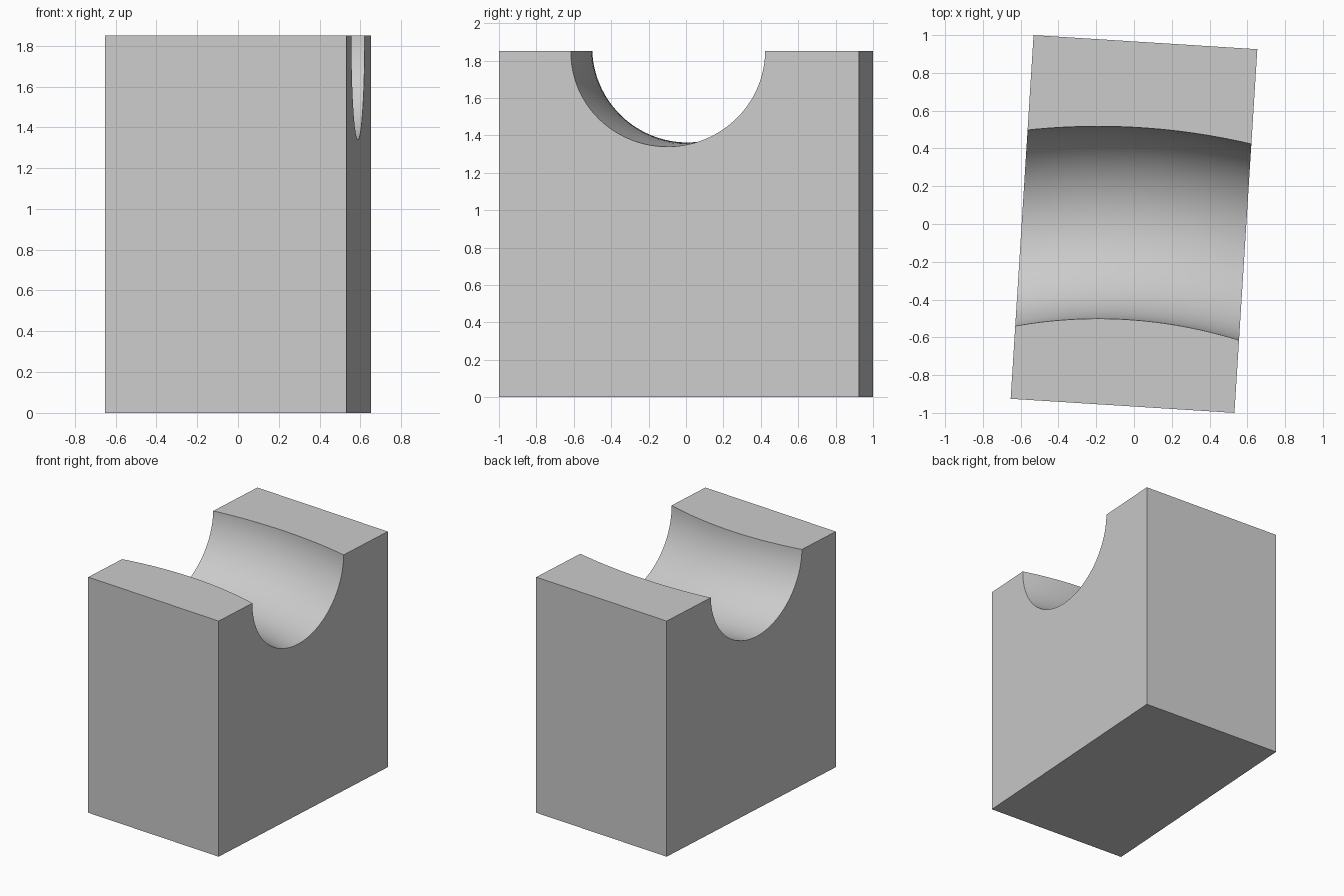
import bpy
from math import radians, sin, cos
from mathutils import Vector

if "Cube" in bpy.data.objects:
    bpy.data.objects.remove(bpy.data.objects["Cube"], do_unlink=True)

WIDTH, DEPTH, HEIGHT = 1.187, 1.929, 1.85
RING_RADIUS, TUBE_RADIUS, TILT = 2.96, 0.51, radians(12)

grey = bpy.data.materials.new("light grey")
grey.use_nodes = True
colour = (0.6, 0.6, 0.6, 1)
grey.diffuse_color = colour
grey.node_tree.nodes["Principled BSDF"].inputs["Base Color"].default_value = colour

# Block, turned slightly about the vertical
bpy.ops.mesh.primitive_cube_add(size=1, location=(0, 0, HEIGHT / 2),
                                rotation=(0, 0, radians(-3.6)))
block = bpy.context.object
block.name = "saddle_block"
block.scale = (WIDTH, DEPTH, HEIGHT)
bpy.ops.object.transform_apply(location=True, rotation=True, scale=True)
block.data.materials.append(grey)

# Large tilted ring that carves the curved groove
apex = Vector((-0.19, 0.008, 1.872))
centre = apex - RING_RADIUS * Vector((0, cos(TILT), sin(TILT)))
bpy.ops.mesh.primitive_torus_add(major_radius=RING_RADIUS, minor_radius=TUBE_RADIUS,
                                 major_segments=256, minor_segments=96,
                                 location=centre, rotation=(TILT, 0, 0))
ring = bpy.context.object
ring.name = "groove_cutter"
ring.data.materials.append(grey)

bpy.context.view_layer.objects.active = block
cut = block.modifiers.new("groove", "BOOLEAN")
cut.operation = "DIFFERENCE"
cut.solver = "EXACT"
cut.object = ring
bpy.ops.object.modifier_apply(modifier=cut.name)
bpy.data.objects.remove(ring, do_unlink=True)

# Smooth groove, crisp block edges
bpy.ops.object.select_all(action="DESELECT")
block.select_set(True)
bpy.ops.object.shade_smooth_by_angle(angle=radians(30))
